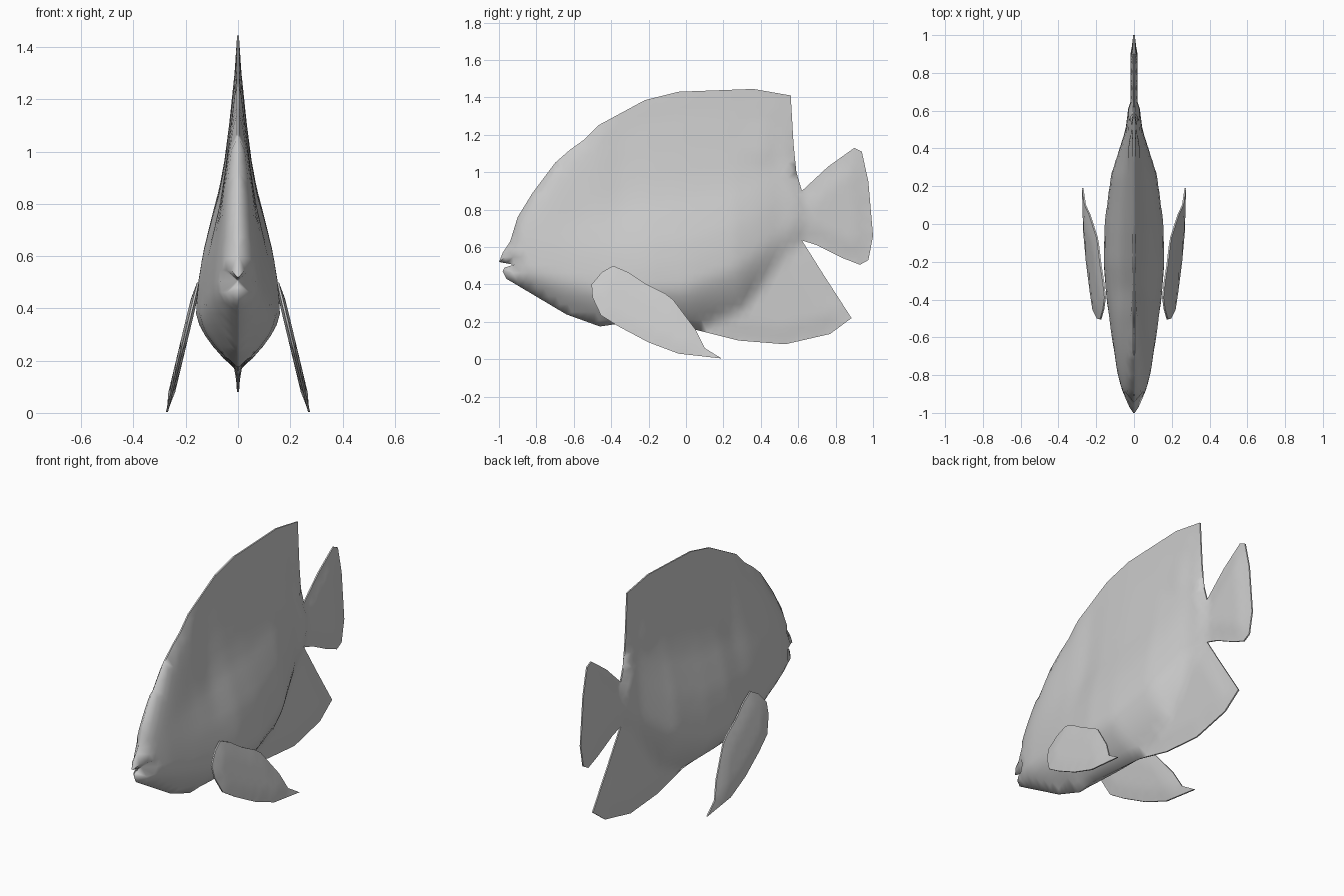
import bpy, bmesh, math
from mathutils import Vector
from mathutils.geometry import delaunay_2d_cdt, intersect_point_line

if "Cube" in bpy.data.objects:
    bpy.data.objects.remove(bpy.data.objects["Cube"])

skin = bpy.data.materials.new("grey_skin")
skin.diffuse_color = (0.6, 0.6, 0.6, 1)
skin.use_nodes = True
skin.node_tree.nodes["Principled BSDF"].inputs["Base Color"].default_value = skin.diffuse_color


def curve(pts, t):
    """Smoothly interpolated value from a short (position, value) list."""
    if t <= pts[0][0]:
        return pts[0][1]
    for (a, va), (b, vb) in zip(pts, pts[1:]):
        if t <= b:
            return va + (vb - va) * (t - a) / (b - a)
    return pts[-1][1]


def inside(p, poly):
    hit = False
    for a, b in zip(poly, poly[1:] + poly[:1]):
        if (a.y > p.y) != (b.y > p.y) and p.x < a.x + (b.x - a.x) * (p.y - a.y) / (b.y - a.y):
            hit = not hit
    return hit


def edge_distance(p, poly):
    best = 9
    for a, b in zip(poly, poly[1:] + poly[:1]):
        q, f = intersect_point_line(p, a, b)
        f = min(1, max(0, f))
        best = min(best, (a.lerp(b, f) - p).length)
    return best


def puffed_sheet(name, outline, step, half_width, centre, rim):
    """Fill a side outline (y, z) and inflate it to both sides in x."""
    poly = [Vector(p) for p in outline]
    border = []
    for a, b in zip(poly, poly[1:] + poly[:1]):
        n = max(1, round((b - a).length / step))
        border += [a.lerp(b, i / n) for i in range(n)]
    pts = list(border)
    for i in range(int(2.1 / step)):
        for j in range(int(1.5 / step)):
            p = Vector((-1.03 + (i + 0.5 * (j % 2)) * step, j * step))
            if inside(p, poly) and edge_distance(p, poly) > step * 0.45:
                pts.append(p)
    n = len(border)
    loop = [(i, (i + 1) % n) for i in range(n)]
    co, edges, faces, *_ = delaunay_2d_cdt(pts, loop, [list(range(n))], 1, 1e-5)
    bm = bmesh.new()
    layers = []
    for side in (1, -1):
        vs = []
        for p in co:
            d = edge_distance(p, poly)
            w = rim if d < 1e-3 else max(rim, half_width(p.x, p.y, d))
            vs.append(bm.verts.new((centre(p.x, p.y) + side * w, p.x, p.y)))
        layers.append(vs)
        for f in faces:
            bm.faces.new([vs[i] for i in (f if side > 0 else f[::-1])])
    # close the rim between both sides
    twin = dict(zip(layers[0], layers[1]))
    for e in [e for e in bm.edges if e.is_boundary and e.verts[0] in twin and e.verts[1] in twin]:
        a, b = e.verts
        bm.faces.new((a, b, twin[b], twin[a]))
    bmesh.ops.recalc_face_normals(bm, faces=bm.faces)
    me = bpy.data.meshes.new(name)
    bm.to_mesh(me)
    bm.free()
    me.materials.append(skin)
    ob = bpy.data.objects.new(name, me)
    bpy.context.collection.objects.link(ob)
    bpy.ops.object.select_all(action='DESELECT')
    ob.select_set(True)
    bpy.context.view_layer.objects.active = ob
    bpy.ops.object.shade_smooth_by_angle(angle=math.radians(60))
    return ob


# body with dorsal, tail and anal fins in one outline
top_line = [(-1, .52), (-.98, .57), (-.94, .63), (-.90, .76), (-.82, .89), (-.70, 1.05),
            (-.62, 1.12), (-.55, 1.17), (-.47, 1.25), (-.22, 1.385), (-.04, 1.43), (.36, 1.445)]
rear_line = [(.56, 1.41), (.575, 1.15), (.59, 1.0), (.62, .90), (.76, 1.03), (.90, 1.13),
             (.94, 1.11), (.975, .95), (1.0, .66), (.975, .53), (.93, .505), (.84, .54),
             (.70, .61), (.62, .635), (.73, .46), (.885, .22)]
low_line = [(.77, .135), (.53, .08), (.28, .10), (.04, .16), (-.2, .18), (-.36, .19), (-.46, .175),
            (-.64, .24), (-.96, .43), (-.98, .47), (-.97, .49), (-.92, .505)]
WIDTH = [(-1, .022), (-.88, .065), (-.78, .09), (-.55, .125), (-.4, .145), (-.2, .162),
         (0, .157), (.26, .122), (.5, .045), (.62, .03), (.86, .022), (1, .006)]
AXIS = [(-1, .5), (-.8, .46), (-.4, .38), (0, .40), (.3, .52), (.6, .76)]
BELLY = [(-1, .44), (-.64, .24), (-.46, .17), (.04, .15), (.3, .24), (.6, .6)]
FLANK = [(0, 1), (.11, .94), (.22, .83), (.34, .64), (.45, .45), (.55, .33),
         (.69, .21), (.88, .08), (1, .03)]


def body_width(y, z, d):
    w, axis = curve(WIDTH, y), curve(AXIS, y)
    fin = .015 * min(1, d / .09)
    if y > .62:
        return fin * 1.2 if z > .5 else fin
    if z > axis:
        t = (z - axis) / max(.05, curve(top_line, y) - axis)
        blunt = min(1, max(0, (-y - .35) / .5))
        shape = curve(FLANK, t) * (1 - blunt) + math.sqrt(max(0, 1 - t * t)) * blunt * .8 \
            + blunt * .2 * (1 - t)
        # dorsal fin stays thick until just before its trailing edge
        dorsal = .03 * min(1, max(0, (.58 - y) / .17)) * min(1, max(0, (1.4 - z) / .3)) if y > 0 else 0
        return max(w * shape, fin * .6, dorsal)
    t = (axis - z) / max(.05, axis - curve(BELLY, y))
    return max(w * max(0, 1 - t ** 1.7), fin)


puffed_sheet("fish_body", top_line + rear_line + low_line, .042, body_width,
             lambda y, z: 0, .004)

# pair of pectoral fins, flaring outward and down
fin_line = [(-.39, .50), (-.45, .465), (-.505, .40), (-.50, .33), (-.455, .235), (-.36, .175),
            (-.2, .09), (-.04, .03), (.19, .004), (.10, .06), (.05, .16), (-.07, .32),
            (-.11, .35), (-.22, .405), (-.31, .465)]
for side, label in ((1, "right"), (-1, "left")):
    puffed_sheet("pectoral_fin_" + label, fin_line, .04,
                 lambda y, z, d: .013 * min(1, d / .05),
                 lambda y, z: side * (.155 + .24 * (.49 - z)), .004)
